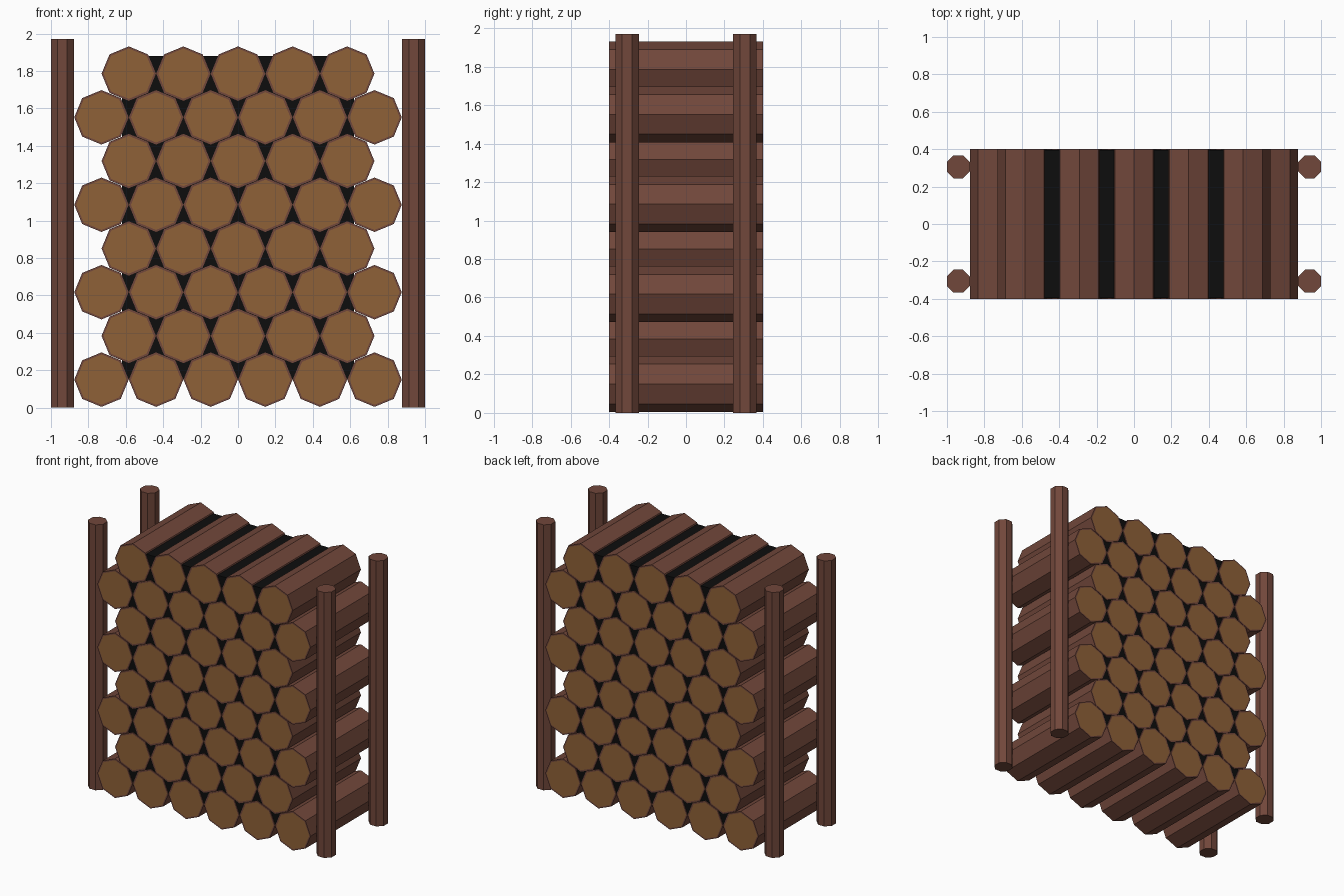
import bpy, bmesh, math
from mathutils import Matrix

if "Cube" in bpy.data.objects:
    bpy.data.objects.remove(bpy.data.objects["Cube"])


def material(name, color):
    m = bpy.data.materials.new(name)
    m.diffuse_color = (*color, 1)
    m.use_nodes = True
    m.node_tree.nodes["Principled BSDF"].inputs["Base Color"].default_value = m.diffuse_color
    return m


bark = material("bark brown", (0.165, 0.063, 0.043))
cut_wood = material("cut wood tan", (0.275, 0.120, 0.039))
shadow = material("gap black", (0.004, 0.004, 0.004))


def finish(bm, name, mats, loc):
    me = bpy.data.meshes.new(name)
    bm.to_mesh(me)
    bm.free()
    for m in mats:
        me.materials.append(m)
    ob = bpy.data.objects.new(name, me)
    ob.location = loc
    bpy.context.collection.objects.link(ob)
    return ob


def octagon_prism(radius, length, turn):
    bm = bmesh.new()
    bmesh.ops.create_cone(bm, cap_ends=True, segments=8, radius1=radius,
                          radius2=radius, depth=length,
                          matrix=Matrix.Rotation(turn, 4, 'Z'))
    return bm


# Log: eight sides, corner upwards, tan ends inside a thin bark rim
def log(name, x, z, radius=0.1455, length=0.8):
    bm = octagon_prism(radius, length, 0)
    bmesh.ops.rotate(bm, verts=bm.verts, matrix=Matrix.Rotation(math.pi / 2, 3, 'X'))
    bm.normal_update()
    ends = [f for f in bm.faces if abs(f.normal.y) > 0.9]
    bmesh.ops.inset_individual(bm, faces=ends, thickness=0.011)
    for f in ends:
        f.material_index = 1
    finish(bm, name, [bark, cut_wood], (x, 0, z))


# Stack of eight rows, alternating six and five logs
PITCH = 0.292
for row in range(8):
    count = 6 if row % 2 == 0 else 5
    for i in range(count):
        log(f"log_row{row + 1}_{i + 1}", (i - (count - 1) / 2) * PITCH, 0.15 + row * 0.2337)

# Dark filler showing in the gaps between logs
bm = bmesh.new()
bmesh.ops.create_cube(bm, size=1, matrix=Matrix.Diagonal((1.24, 0.79, 1.73, 1)))
finish(bm, "gap_filler", [shadow], (0, 0, 0.15 + 1.73 / 2))

# Four upright corner posts
for sx, side in ((-1, "left"), (1, "right")):
    for sy, end in ((-1, "front"), (1, "back")):
        bm = octagon_prism(0.0665, 1.97, math.pi / 8)
        finish(bm, f"{end}_{side}_post", [bark], (sx * 0.9385, sy * 0.306, 0.985))
